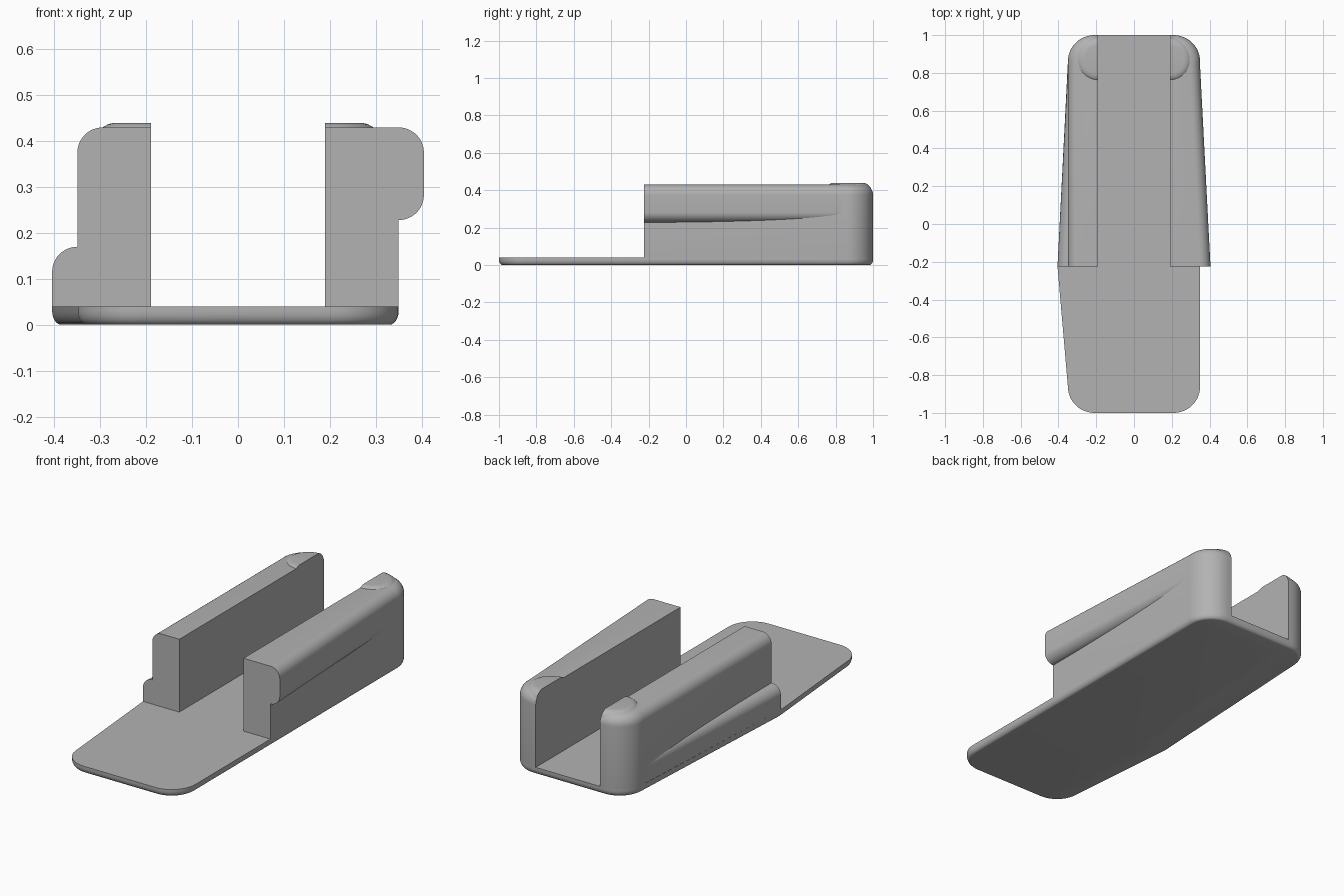
import bpy, bmesh
from math import sin, cos, pi

cube = bpy.data.objects.get("Cube")
if cube:
    bpy.data.objects.remove(cube)

grey = bpy.data.materials.new("plain grey")
grey.use_nodes = True
colour = (0.45, 0.45, 0.45, 1)
grey.diffuse_color = colour
grey.node_tree.nodes["Principled BSDF"].inputs["Base Color"].default_value = colour

HALF, OUT = 0.35, 0.405        # body half width, bulge half width
INNER, FRONT, BACK = 0.19, -0.225, 1.0
CORNER, FILLET = 0.14, 0.055
PLATE, TOP = 0.04, 0.43


def arc(cx, cy, r, start, end, n=12):
    """Points on a circular arc, angles in quarter turns."""
    angles = [(start + (end - start) * i / n) * pi / 2 for i in range(n + 1)]
    return [(cx + r * cos(a), cy + r * sin(a)) for a in angles]


def loft(name, rings):
    """Skin matching closed rings and cap both ends."""
    bm = bmesh.new()
    loops = [[bm.verts.new(p) for p in ring] for ring in rings]
    for a, b in zip(loops, loops[1:]):
        for i in range(len(a)):
            j = (i + 1) % len(a)
            bm.faces.new((a[i], a[j], b[j], b[i]))
    bm.faces.new(loops[0])
    bm.faces.new(loops[-1])
    bmesh.ops.recalc_face_normals(bm, faces=bm.faces)
    mesh = bpy.data.meshes.new(name)
    bm.to_mesh(mesh)
    bm.free()
    mesh.materials.append(grey)
    obj = bpy.data.objects.new(name, mesh)
    bpy.context.collection.objects.link(obj)
    bpy.ops.object.select_all(action='DESELECT')
    obj.select_set(True)
    bpy.context.view_layer.objects.active = obj
    bpy.ops.object.shade_smooth_by_angle(angle=pi / 6)
    return obj


# Inset and height pairs for the rounded lower and upper edges
lower = [(0.02 * (1 - sin(t)), 0.03 * (1 - cos(t))) for t in [i * pi / 12 for i in range(7)]]


def upper(r, top):
    return [(r * (1 - cos(t)), top - r + r * sin(t)) for t in [i * pi / 16 for i in range(9)]]


# Base plate: rounded rectangle with one side pushed out to a shallow point
def plate_outline(d):
    x, y, r = HALF - CORNER, BACK - CORNER, CORNER - d
    return (arc(x, y, r, 0, 1) + arc(-x, y, r, 1, 2) + [(-OUT + d, FRONT)]
            + arc(-x, -y, r, 2, 3) + arc(x, -y, r, 3, 4))


loft("base_plate", [[(x, y, z) for x, y in plate_outline(d)]
                    for d, z in lower + [(0, PLATE)]])


# Side walls, with a rounded back corner and outer top edge
def wall_outline(d):
    return ([(INNER, FRONT), (HALF - d, FRONT)]
            + arc(HALF - CORNER, BACK - CORNER, CORNER - d, 0, 1) + [(INNER, BACK - d)])


for side, label in ((1, "left"), (-1, "right")):
    loft(label + "_wall", [[(side * x, y, z) for x, y in wall_outline(d)]
                           for d, z in lower + upper(FILLET, TOP)])
    # Low half-round pad on the back of each wall
    loft(label + "_pad", [[(side * x, y, z) for x, y in arc(INNER, 0.868, 0.125 - d, -1, 1, 24)]
                          for d, z in upper(0.05, TOP + 0.01)])


# Side bulges slide into the wall towards the back
def bulge(name, side, section):
    loft(name, [[(side * (x - shift), y, z) for x, z in section]
                for y, shift in ((FRONT, 0), (0.87, 0.057))])


x, r, buried = OUT - FILLET, FILLET, 0.27
bulge("left_upper_bulge", 1,
      [(buried, 0.228)] + arc(x, 0.228 + r, r, -1, 0) + arc(x, TOP - r, r, 0, 1) + [(buried, TOP)])
bulge("right_lower_bulge", -1,
      [(buried, 0.03), (OUT, 0.03)] + arc(x, 0.17 - r, r, 0, 1) + [(buried, 0.17)])
